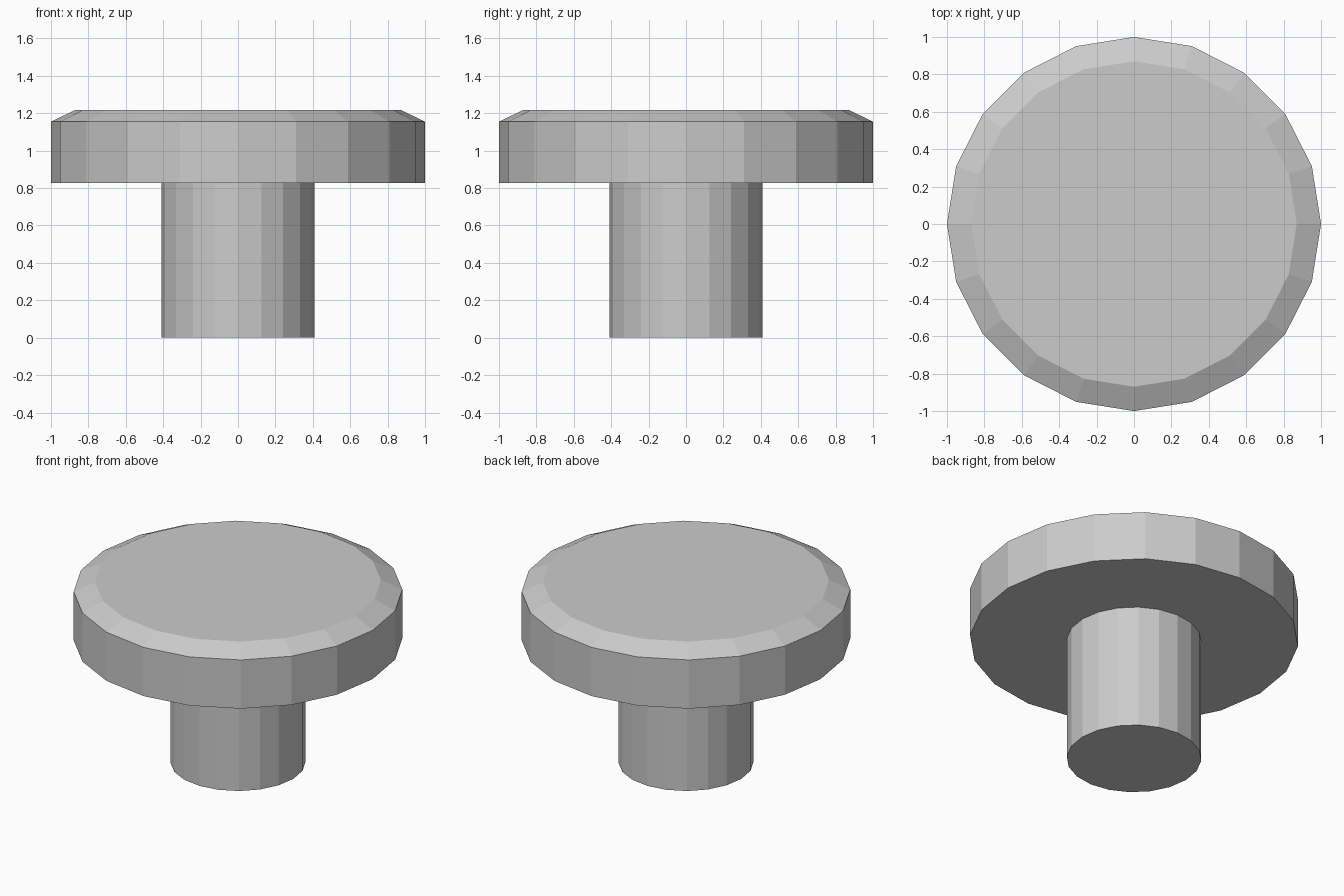
import bpy, bmesh
from math import cos, sin, tau

if "Cube" in bpy.data.objects:
    bpy.data.objects.remove(bpy.data.objects["Cube"])

SIDES = 20


def lathe(name, profile):
    """Revolve (radius, height) points around z, closing both ends."""
    bm = bmesh.new()
    rings = [[bm.verts.new((r * cos(tau * i / SIDES), r * sin(tau * i / SIDES), z))
              for i in range(SIDES)] for r, z in profile]
    for low, high in zip(rings, rings[1:]):
        for i in range(SIDES):
            j = (i + 1) % SIDES
            bm.faces.new((low[i], low[j], high[j], high[i]))
    bm.faces.new(rings[0][::-1])
    bm.faces.new(rings[-1])
    bmesh.ops.recalc_face_normals(bm, faces=bm.faces)
    mesh = bpy.data.meshes.new(name)
    bm.to_mesh(mesh)
    bm.free()
    obj = bpy.data.objects.new(name, mesh)
    bpy.context.collection.objects.link(obj)
    return obj


# Knob: round stem, wide flat head, chamfered upper rim
lathe("knob", [(0.41, 0.0), (0.41, 0.828), (1.0, 0.828), (1.0, 1.155), (0.87, 1.218)])
